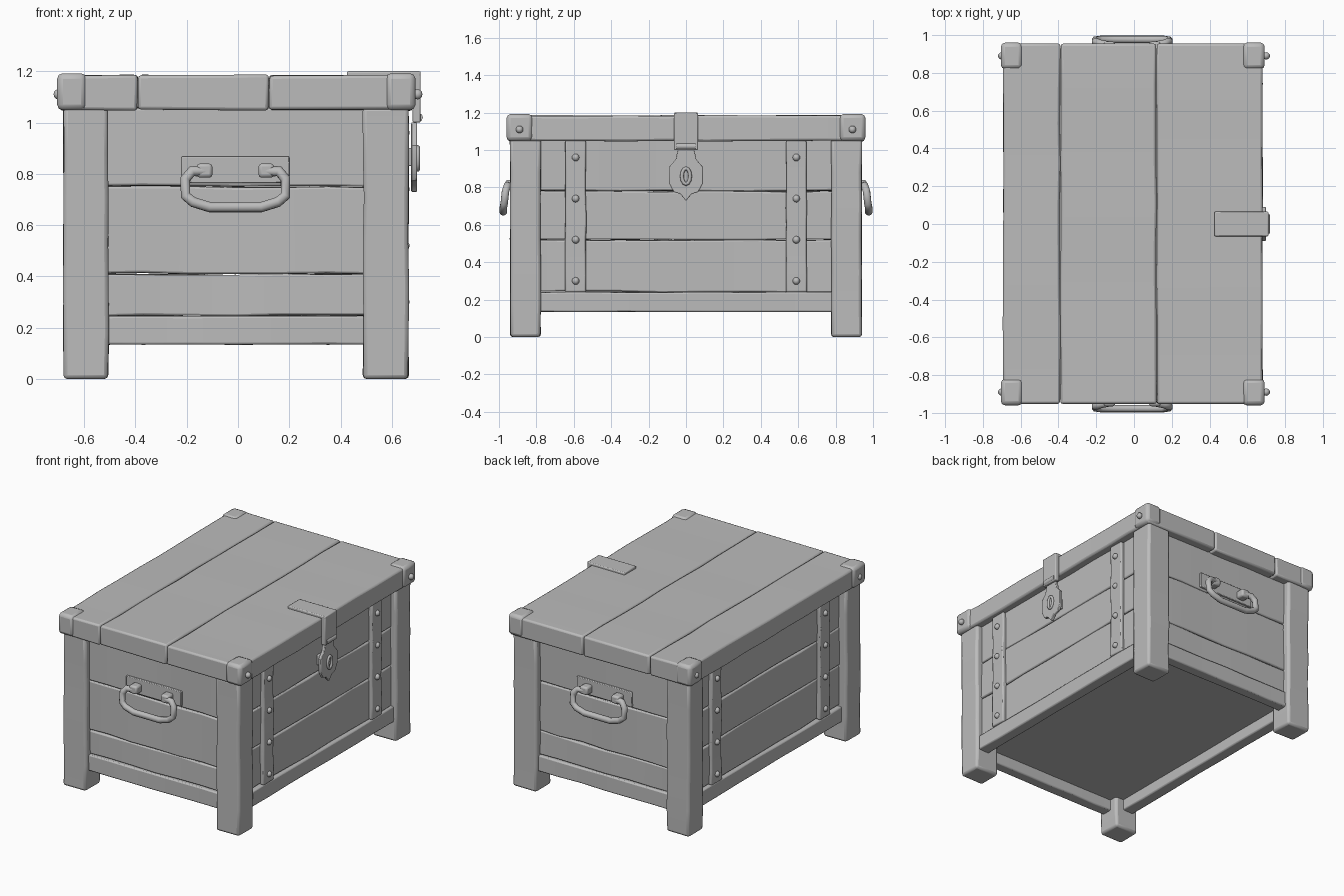
import bpy, bmesh, math, random
from mathutils import Vector

random.seed(7)
old = bpy.data.objects.get("Cube")
if old:
    bpy.data.objects.remove(old)

grey = bpy.data.materials.new("plain_grey")
grey.use_nodes = True
grey.diffuse_color = (0.5, 0.5, 0.5, 1)
grey.node_tree.nodes["Principled BSDF"].inputs["Base Color"].default_value = (0.5, 0.5, 0.5, 1)


def finish(name, bm, bevel=0.0):
    bmesh.ops.recalc_face_normals(bm, faces=bm.faces)
    mesh = bpy.data.meshes.new(name)
    bm.to_mesh(mesh)
    bm.free()
    mesh.materials.append(grey)
    ob = bpy.data.objects.new(name, mesh)
    bpy.context.collection.objects.link(ob)
    if bevel:
        mod = ob.modifiers.new("Worn edges", 'BEVEL')
        mod.width = bevel
        mod.segments = 2
        mod.limit_method = 'ANGLE'
        mod.angle_limit = math.radians(50)
    bpy.ops.object.select_all(action='DESELECT')
    ob.select_set(True)
    bpy.context.view_layer.objects.active = ob
    bpy.ops.object.shade_smooth_by_angle(angle=math.radians(40))
    return ob


def block(name, x, y, z, bevel=0.01, cuts=0, wobble=0.0):
    """Box between ranges, cut along its longest axis and slightly hand-hewn."""
    ranges = (x, y, z)
    size = [b - a for a, b in ranges]
    mid = [(a + b) / 2 for a, b in ranges]
    axis = size.index(max(size))
    bm = bmesh.new()
    bmesh.ops.create_cube(bm, size=1)
    for v in bm.verts:
        v.co = Vector([c * s + m for c, s, m in zip(v.co, size, mid)])
    normal = Vector([float(i == axis) for i in range(3)])
    for i in range(1, cuts + 1):
        spot = Vector(mid)
        spot[axis] = ranges[axis][0] + size[axis] * i / (cuts + 1)
        bmesh.ops.bisect_plane(bm, geom=bm.verts[:] + bm.edges[:] + bm.faces[:],
                               plane_co=spot, plane_no=normal)
    for v in bm.verts:
        for i in range(3):
            if i != axis:
                v.co[i] += random.uniform(-wobble, wobble)
    return finish(name, bm, bevel)


def rivet(name, place, radius=0.02):
    bm = bmesh.new()
    bmesh.ops.create_uvsphere(bm, u_segments=10, v_segments=6, radius=radius)
    bmesh.ops.translate(bm, verts=bm.verts, vec=place)
    return finish(name, bm)


def prism(name, outline, x0, x1, bevel=0.004):
    """Outline in (y, z), extruded along x."""
    bm = bmesh.new()
    face = bm.faces.new([bm.verts.new((x0, y, z)) for y, z in outline])
    geo = bmesh.ops.extrude_face_region(bm, geom=[face])["geom"]
    bmesh.ops.translate(bm, vec=(x1 - x0, 0, 0),
                        verts=[g for g in geo if isinstance(g, bmesh.types.BMVert)])
    return finish(name, bm, bevel)


def tube(name, points, radius, closed=False):
    curve = bpy.data.curves.new(name, 'CURVE')
    curve.dimensions = '3D'
    curve.bevel_depth = radius
    curve.bevel_resolution = 2
    curve.use_fill_caps = True
    line = curve.splines.new('POLY')
    line.points.add(len(points) - 1)
    for p, co in zip(line.points, points):
        p.co = (*co, 1)
    line.use_cyclic_u = closed
    line.use_smooth = True
    curve.materials.append(grey)
    ob = bpy.data.objects.new(name, curve)
    bpy.context.collection.objects.link(ob)
    return ob


def span(a, b):
    return (min(a, b), max(a, b))


# Corner posts and the lid's corner caps
for sx, sxn in ((-1, "right"), (1, "left")):
    for sy, syn in ((-1, "front"), (1, "back")):
        tag = f"{syn}_{sxn}"
        px = (-0.68, -0.505) if sx < 0 else (0.488, 0.665)
        block("post_" + tag, px, span(sy * 0.94, sy * 0.777), (0, 1.06), 0.016, 5, 0.003)
        cx = (-0.705, -0.59) if sx < 0 else (0.575, 0.692)
        block("lid_cap_" + tag, cx, span(sy * 0.96, sy * 0.82), (1.048, 1.192), 0.022)
        rivet("cap_rivet_" + tag, (sx * 0.7, sy * 0.89, 1.11))

# Long side walls: planks, bottom rail, straps with rivets
levels = (0.24, 0.52, 0.78, 1.06)
for sx, sxn in ((-1, "right"), (1, "left")):
    wall = sx * 0.625
    for i in range(3):
        block(f"{sxn}_plank_{i}", span(wall, wall - sx * 0.06), (-0.82, 0.82),
              (levels[i] + 0.002, levels[i + 1] - 0.002), 0.008, 6, 0.004)
    block(sxn + "_bottom_rail", span(wall + sx * 0.02, wall - sx * 0.06), (-0.82, 0.82),
          (0.135, 0.24), 0.008, 6, 0.002)
    for sy, syn in ((-1, "front"), (1, "back")):
        block(f"{sxn}_{syn}_strap", span(wall - sx * 0.01, wall + sx * 0.025),
              span(sy * 0.535, sy * 0.645), (0.24, 1.05), 0.008, 8, 0.003)
        for z in (0.3, 0.52, 0.74, 0.96):
            rivet(f"{sxn}_{syn}_strap_rivet", (wall + sx * 0.025, sy * 0.59, z))

# End walls: planks, bottom rail, carrying handle
levels = (0.245, 0.41, 0.75, 1.06)
for sy, syn in ((-1, "front"), (1, "back")):
    wall = sy * 0.895
    for i in range(3):
        block(f"{syn}_plank_{i}", (-0.55, 0.53), span(wall, wall - sy * 0.06),
              (levels[i] + 0.002, levels[i + 1] - 0.002), 0.008, 5, 0.004)
    block(syn + "_bottom_rail", (-0.55, 0.53), span(wall + sy * 0.015, wall - sy * 0.06),
          (0.135, 0.245), 0.008, 5, 0.002)
    block(syn + "_handle_plate", (-0.22, 0.2), span(wall - sy * 0.01, wall + sy * 0.014),
          (0.765, 0.868), 0.004)
    for x in (-0.13, 0.11):
        block(syn + "_handle_mount", (x - 0.03, x + 0.03), span(wall, sy * 0.965),
              (0.785, 0.84), 0.012)
    half = [(0.12, 0.81, 0.945), (0.17, 0.81, 0.955), (0.195, 0.78, 0.965),
            (0.195, 0.715, 0.972), (0.165, 0.69, 0.977), (0.1, 0.67, 0.977)]
    path = [(x - 0.01, sy * y, z) for x, z, y in half]
    path += [(-x - 0.01, sy * y, z) for x, z, y in reversed(half)]
    tube(syn + "_handle", path, 0.021)

# Floor, set up inside the rails
block("floor", (-0.6, 0.6), (-0.87, 0.87), (0.21, 0.24), 0)

# Lid: three boards over a solid core
edges = (-0.695, -0.39, 0.12, 0.682)
for i in range(3):
    block(f"lid_board_{i}", (edges[i] + 0.002, edges[i + 1] - 0.002), (-0.952, 0.955),
          (1.048, 1.184), 0.012, 8, 0.003)
block("lid_core", (-0.67, 0.66), (-0.93, 0.93), (1.06, 1.165), 0)

# Hasp folded over the lid edge
block("hasp_top", (0.425, 0.712), (-0.065, 0.065), (1.178, 1.2), 0.006)
block("hasp_front", (0.68, 0.712), (-0.065, 0.065), (1.0, 1.198), 0.006)
tube("hasp_hinge", [(0.703, -0.05, 1.02), (0.703, 0.05, 1.02)], 0.018)

# Pointed lock plate with a keyhole ring, and its staple to the wall
side = [(0.045, 1.0), (0.055, 0.95), (0.09, 0.91), (0.09, 0.82), (0.065, 0.775), (0.03, 0.765)]
outline = side + [(0, 0.728)] + [(-y, z) for y, z in reversed(side)]
prism("lock_plate", outline, 0.675, 0.698)
ring = [(0.7, 0.022 * math.cos(a), 0.86 + 0.042 * math.sin(a))
        for a in (math.tau * i / 12 for i in range(12))]
tube("keyhole_ring", ring, 0.01, True)
block("lock_staple", (0.6, 0.68), (-0.03, 0.03), (0.83, 0.9), 0.005)
